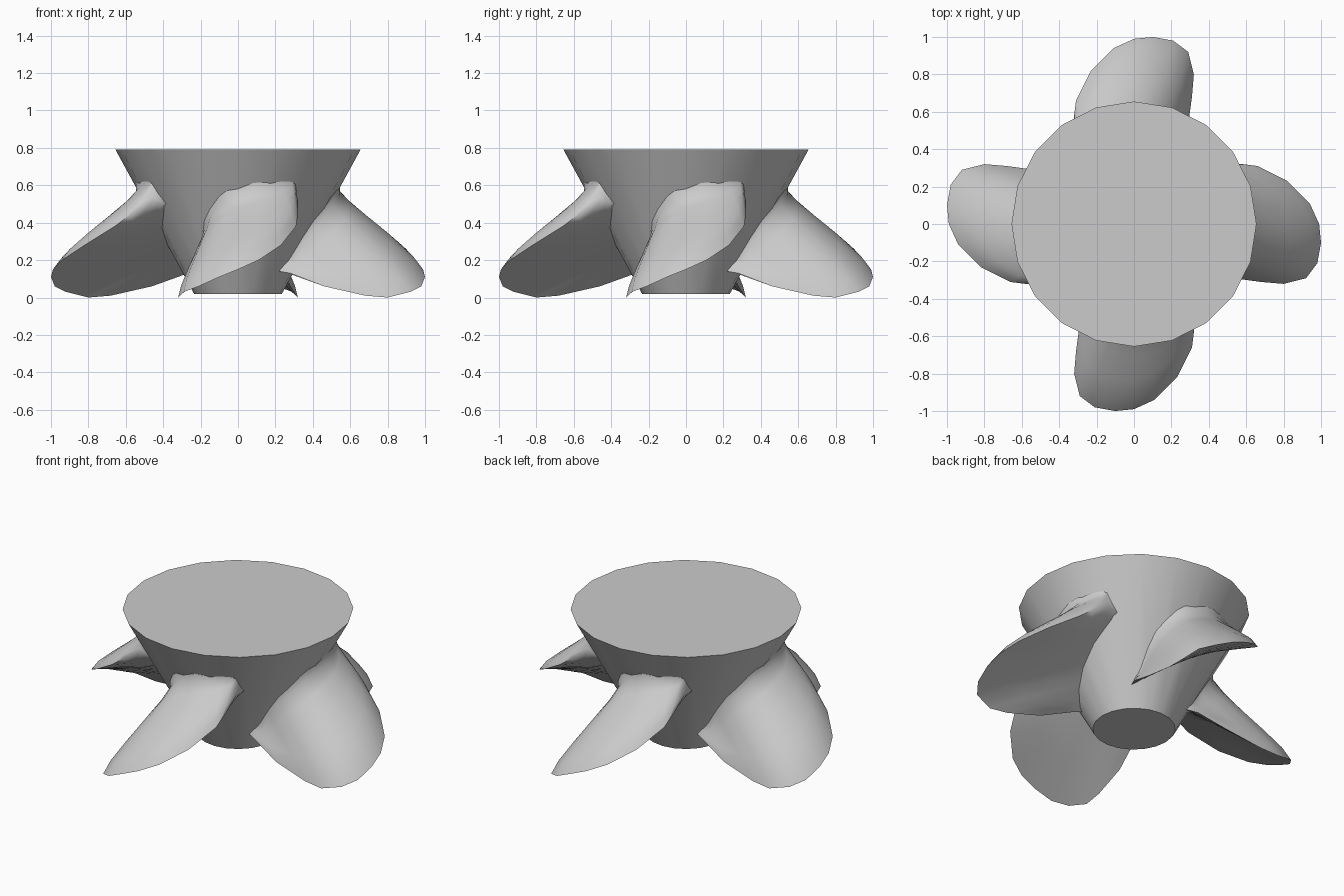
import bpy
import bmesh
import math
from mathutils import Matrix, Vector

default_cube = bpy.data.objects.get("Cube")
if default_cube:
    bpy.data.objects.remove(default_cube, do_unlink=True)

metal = bpy.data.materials.new("plain_grey")
metal.use_nodes = True
grey = (0.6, 0.6, 0.6, 1)
metal.diffuse_color = grey
for node in metal.node_tree.nodes:
    if node.type == "BSDF_PRINCIPLED":
        node.inputs["Base Color"].default_value = grey

HUB_BOTTOM, HUB_TOP = 0.02, 0.79
RADIUS_BOTTOM, RADIUS_TOP = 0.235, 0.655


def hub_radius(z):
    fraction = (z - HUB_BOTTOM) / (HUB_TOP - HUB_BOTTOM)
    return RADIUS_BOTTOM + fraction * (RADIUS_TOP - RADIUS_BOTTOM)


def on_hub(x, z, depth=0.98):
    """Point on the front of the cone, slightly embedded in it."""
    radius = hub_radius(z) * depth
    return Vector((x, -math.sqrt(max(radius * radius - x * x, 0)), z))


def finish(name, bm, sharp_angle):
    bmesh.ops.recalc_face_normals(bm, faces=bm.faces[:])
    mesh = bpy.data.meshes.new(name)
    bm.to_mesh(mesh)
    bm.free()
    mesh.materials.append(metal)
    part = bpy.data.objects.new(name, mesh)
    bpy.context.collection.objects.link(part)
    bpy.ops.object.select_all(action="DESELECT")
    part.select_set(True)
    bpy.context.view_layer.objects.active = part
    bpy.ops.object.shade_smooth_by_angle(angle=math.radians(sharp_angle))
    return part


# Conical hub, wide end up
bm = bmesh.new()
bmesh.ops.create_cone(bm, cap_ends=True, segments=20,
                      radius1=RADIUS_BOTTOM, radius2=RADIUS_TOP,
                      depth=HUB_TOP - HUB_BOTTOM,
                      matrix=Matrix.Translation((0, 0, (HUB_TOP + HUB_BOTTOM) / 2)))
finish("hub", bm, 35)

# Blade rim, from the upper root around the tip to the lower root
rim = [Vector(p) for p in (
    (0.32, -0.46, 0.52), (0.32, -0.58, 0.44), (0.31, -0.66, 0.38),
    (0.23, -0.82, 0.28), (0.11, -0.94, 0.2), (0, -0.99, 0.15),
    (-0.1, -1, 0.11), (-0.21, -0.98, 0.06), (-0.29, -0.92, 0.03),
    (-0.32, -0.8, 0), (-0.31, -0.68, 0.01), (-0.28, -0.46, 0.06),
    (-0.23, -0.28, 0.13))]

# Line where the convex upper face meets the hub
upper_root = [on_hub(x, z) for x, z in (
    (0.3, 0.63), (0.28, 0.63), (0.22, 0.63), (0.15, 0.63), (0.08, 0.62),
    (0, 0.6), (-0.06, 0.58), (-0.1, 0.55), (-0.15, 0.49), (-0.18, 0.42),
    (-0.19, 0.33), (-0.19, 0.24), (-0.2, 0.19))]

# Fraction from root to rim, and offset: a fillet dip, then a gentle swell
upper_profile = ((0, 0), (0.06, -0.042), (0.2, -0.042), (0.4, -0.024),
                 (0.65, -0.002), (0.87, 0.012))
lower_profile = (1, 0.6, 0.3, 0)
swell_direction = Vector((-0.3, -0.6, 0.75)).normalized()


def blade_section(index):
    """Closed ring across the blade: upper face out, lower face back."""
    t = index / (len(rim) - 1)
    edge, top = rim[index], upper_root[index]
    under = on_hub(0.31 - 0.51 * t, 0.5 - 0.36 * t)
    strength = 0.35 + 0.65 * math.sin(math.pi * t)
    ring = [top.lerp(edge, s) + swell_direction * offset * strength
            for s, offset in upper_profile]
    ring += [under.lerp(edge, s) for s in lower_profile]
    return ring


def build_blade(name, turn):
    bm = bmesh.new()
    rings = [[bm.verts.new(p) for p in blade_section(i)] for i in range(len(rim))]
    count = len(rings[0])
    for first, second in zip(rings, rings[1:]):
        for j in range(count):
            k = (j + 1) % count
            bm.faces.new((first[j], first[k], second[k], second[j]))
    bm.faces.new(rings[0])
    bm.faces.new(rings[-1])
    bm.transform(Matrix.Rotation(turn, 4, "Z"))
    finish(name, bm, 60)


# Four blades around the hub
for step, side in enumerate(("front", "left", "back", "right")):
    build_blade("blade_" + side, step * math.pi / 2)
